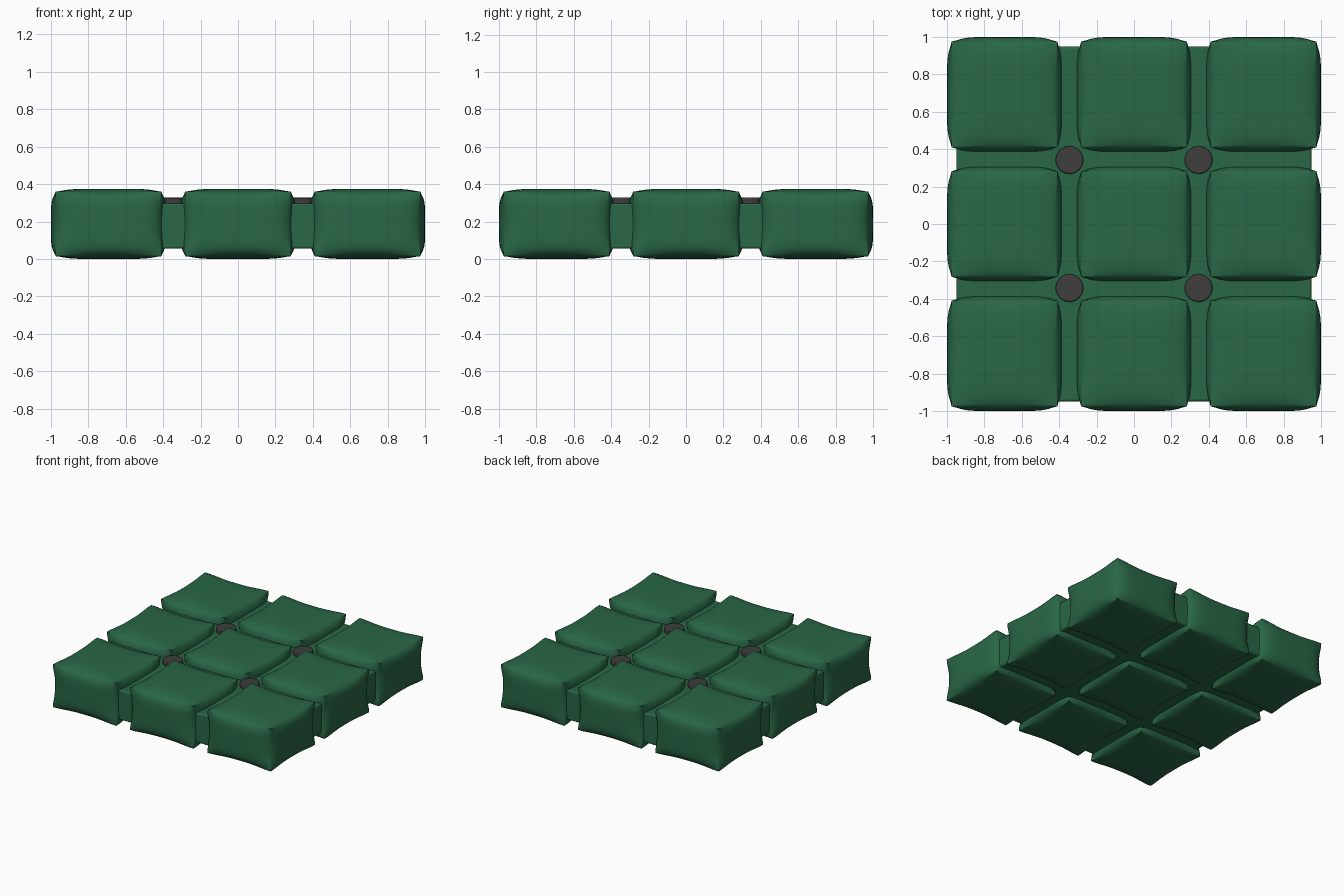
import bpy, bmesh
from mathutils import Vector

if "Cube" in bpy.data.objects:
    bpy.data.objects.remove(bpy.data.objects["Cube"])


def material(name, rgb):
    m = bpy.data.materials.new(name)
    m.diffuse_color = (*rgb, 1)
    m.use_nodes = True
    m.node_tree.nodes["Principled BSDF"].inputs["Base Color"].default_value = m.diffuse_color
    return m


GREEN = material("green_fabric", (0.022, 0.135, 0.062))
DARK = material("dark_button", (0.05, 0.047, 0.047))


def finish(bm, name, loc, mat):
    me = bpy.data.meshes.new(name)
    bm.to_mesh(me)
    bm.free()
    ob = bpy.data.objects.new(name, me)
    ob.location = loc
    me.materials.append(mat)
    bpy.context.collection.objects.link(ob)
    return ob


def smooth(ob, angle=0.6):
    bpy.ops.object.select_all(action='DESELECT')
    ob.select_set(True)
    bpy.context.view_layer.objects.active = ob
    bpy.ops.object.shade_smooth_by_angle(angle=angle)


def inflate(c, n=5.5):
    """Puffed cube: rounded edges, fuller corners."""
    u, v, w = (abs(a) for a in c)
    r = (u**n + v**n + w**n) ** (-1 / n)
    return c * r * (1 + 0.125 * (u * v * w) ** 3)


# Nine stuffed pads
HALF = Vector((0.308, 0.308, 0.1875))
for i in (-1, 0, 1):
    for j in (-1, 0, 1):
        bm = bmesh.new()
        bmesh.ops.create_cube(bm, size=2)
        bmesh.ops.subdivide_edges(bm, edges=bm.edges[:], cuts=19, use_grid_fill=True)
        for v in bm.verts:
            # crowd the grid toward the edges so the rounding is smooth
            c = Vector([1.35 * a - 0.35 * a**3 for a in v.co])
            p = inflate(c)
            v.co = Vector((p.x * HALF.x, p.y * HALF.y, p.z * HALF.z))
        pad = finish(bm, "cushion_pad", (i * 0.692, j * 0.692, 0.1875), GREEN)
        smooth(pad, 1.2)

# Core slab showing in the grooves
bm = bmesh.new()
bmesh.ops.create_cube(bm, size=1)
bmesh.ops.scale(bm, vec=(1.896, 1.896, 0.242), verts=bm.verts)
slab = finish(bm, "core_slab", (0, 0, 0.176), GREEN)
b = slab.modifiers.new("Bevel", 'BEVEL')
b.width, b.segments = 0.012, 3
smooth(slab)

# Four tufting buttons at the groove crossings
for sx in (-1, 1):
    for sy in (-1, 1):
        bm = bmesh.new()
        bmesh.ops.create_cone(bm, cap_ends=True, segments=32,
                              radius1=0.074, radius2=0.074, depth=0.05)
        button = finish(bm, "tuft_button", (sx * 0.345, sy * 0.342, 0.303), DARK)
        b = button.modifiers.new("Bevel", 'BEVEL')
        b.width, b.segments = 0.006, 2
        smooth(button)
